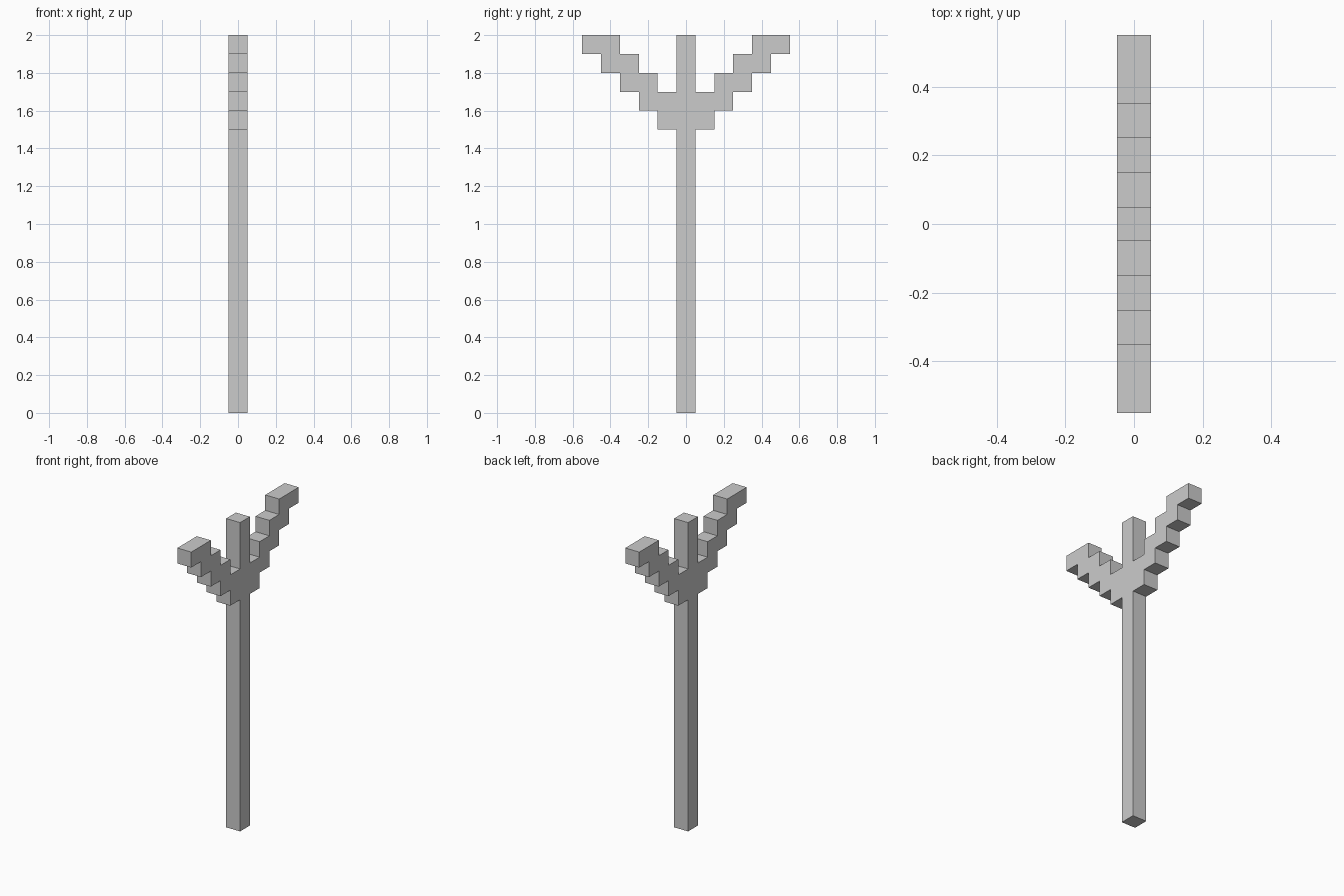
import bpy
import bmesh

UNIT = 0.1  # edge of one block

# Remove the default cube
cube = bpy.data.objects.get("Cube")
if cube:
    bpy.data.objects.remove(cube, do_unlink=True)

# Single flat grey
grey = bpy.data.materials.new("plain_grey")
grey.use_nodes = True
colour = (0.6, 0.6, 0.6, 1.0)
grey.diffuse_color = colour
grey.node_tree.nodes["Principled BSDF"].inputs["Base Color"].default_value = colour

# Outline of the left half, in blocks (y, z): shaft, stepped underside, tip, stepped top, centre prong
outline = [(0.5, 0), (0.5, 15), (1.5, 15)]
for step in range(4):
    outline += [(1.5 + step, 16 + step), (2.5 + step, 16 + step)]
outline += [(5.5, 20), (3.5, 20)]
for step in range(3):
    outline += [(3.5 - step, 19 - step), (2.5 - step, 19 - step)]
outline += [(0.5, 17), (0.5, 20)]

# Mirror the half outline to close the full fork
outline += [(-y, z) for y, z in reversed(outline)]

# Extrude the outline into one solid, one block thick
bm = bmesh.new()
face = bm.faces.new([bm.verts.new((-UNIT / 2, y * UNIT, z * UNIT)) for y, z in outline])
result = bmesh.ops.extrude_face_region(bm, geom=[face], use_keep_orig=True)
moved = [v for v in result["geom"] if isinstance(v, bmesh.types.BMVert)]
bmesh.ops.translate(bm, verts=moved, vec=(UNIT, 0, 0))
bmesh.ops.recalc_face_normals(bm, faces=bm.faces)

mesh = bpy.data.meshes.new("stepped_fork")
bm.to_mesh(mesh)
bm.free()
mesh.materials.append(grey)
fork = bpy.data.objects.new("stepped_fork", mesh)
bpy.context.collection.objects.link(fork)
